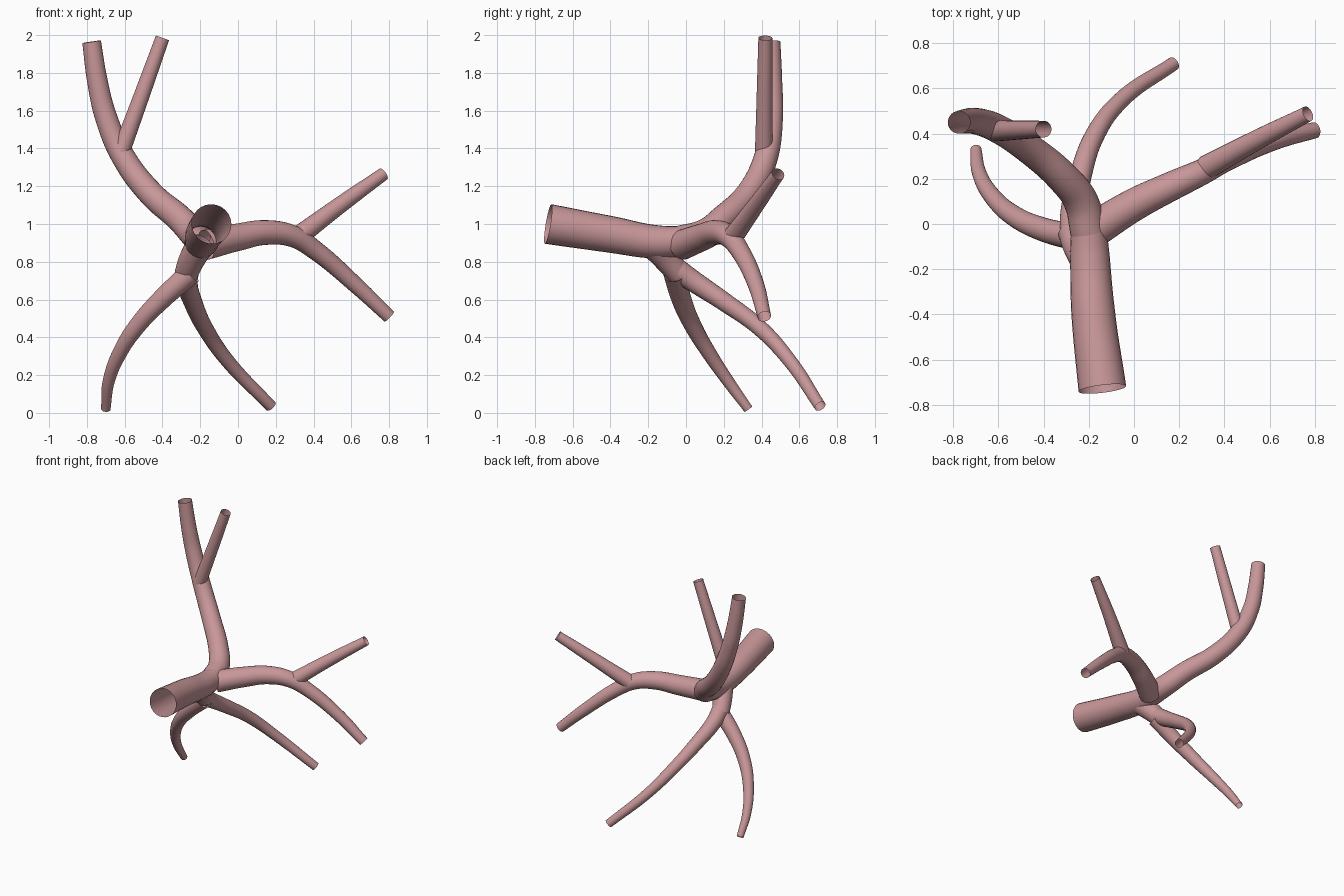
import bpy

old = bpy.data.objects.get("Cube")
if old:
    bpy.data.objects.remove(old, do_unlink=True)

# Dusty rose surface
rose = bpy.data.materials.new("dusty_rose")
rose.use_nodes = True
colour = (0.58, 0.31, 0.32, 1)
rose.diffuse_color = colour
shader = rose.node_tree.nodes["Principled BSDF"]
shader.inputs["Base Color"].default_value = colour
shader.inputs["Roughness"].default_value = 0.6


def tube(name, points, start_radius, end_radius):
    """Open tapered tube swept smoothly through the points."""
    curve = bpy.data.curves.new(name, "CURVE")
    curve.dimensions = "3D"
    curve.bevel_depth = 1
    curve.bevel_resolution = 10
    curve.use_fill_caps = False
    curve.resolution_u = 10
    spline = curve.splines.new("BEZIER")
    spline.bezier_points.add(len(points) - 1)
    for i, (knot, co) in enumerate(zip(spline.bezier_points, points)):
        t = i / (len(points) - 1)
        knot.co = co
        knot.radius = start_radius + (end_radius - start_radius) * t
        knot.handle_left_type = knot.handle_right_type = "AUTO"
    obj = bpy.data.objects.new(name, curve)
    bpy.context.collection.objects.link(obj)
    bpy.ops.object.select_all(action="DESELECT")
    obj.select_set(True)
    bpy.context.view_layer.objects.active = obj
    bpy.ops.object.convert(target="MESH")
    obj = bpy.context.object
    obj.data.materials.clear()
    obj.data.materials.append(rose)
    bpy.ops.object.shade_smooth_by_angle()
    return obj


# Thick trunk running in from the front
tube("trunk", [(-.14, -.73, 1.0), (-.18, -.4, .945), (-.195, -.15, .905),
               (-.2, -.02, .91)], .106, .079)

# Upper branch sweeping up on the right, with its twig
tube("upper_branch", [(-.2, -.04, .908), (-.235, .1, .95), (-.31, .2, 1.03),
                      (-.46, .33, 1.16), (-.61, .425, 1.36),
                      (-.70, .455, 1.57), (-.745, .455, 1.76),
                      (-.775, .45, 1.965)], .081, .05)
tube("upper_twig", [(-.62, .412, 1.38), (-.51, .416, 1.68),
                    (-.40, .42, 1.985)], .047, .037)

# Side branch arching to the left, with its twig
tube("side_branch", [(-.17, -.02, .89), (0, .085, .93), (.15, .16, .955),
                     (.29, .225, .935), (.41, .285, .86),
                     (.62, .37, .68), (.8, .415, .51)], .08, .036)
tube("side_twig", [(.32, .25, .935), (.54, .37, 1.1),
                   (.77, .488, 1.265)], .054, .035)

# Lower stem and the two branches it forks into
tube("lower_stem", [(-.2, -.17, .89), (-.245, -.1, .81),
                    (-.275, -.035, .735)], .076, .062)
tube("lower_back_branch", [(-.265, -.06, .765), (-.27, .05, .69),
                           (-.24, .2, .59), (-.175, .39, .45),
                           (-.055, .55, .275), (.175, .71, .035)], .062, .031)
tube("lower_side_branch", [(-.25, -.06, .74), (-.4, -.025, .605),
                           (-.53, .035, .465), (-.625, .12, .32),
                           (-.685, .225, .165), (-.70, .33, .02)], .06, .025)
